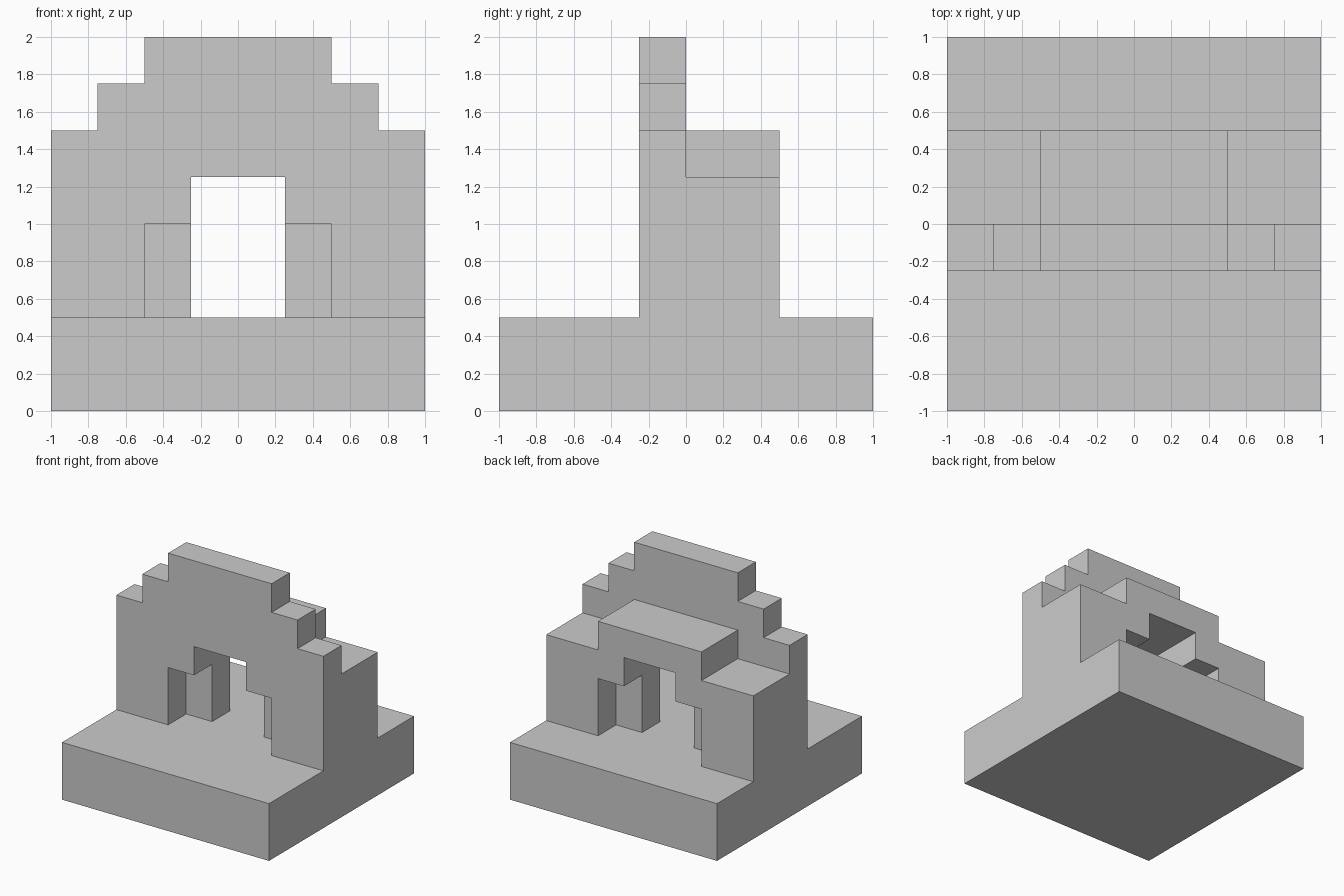
import bpy
import bmesh

if "Cube" in bpy.data.objects:
    bpy.data.objects.remove(bpy.data.objects["Cube"])


def extrude_profile(name, points, y0, y1):
    """Extrude a closed x/z outline along y into a solid object."""
    bm = bmesh.new()
    face = bm.faces.new([bm.verts.new((x, y0, z)) for x, z in points])
    result = bmesh.ops.extrude_face_region(bm, geom=[face], use_keep_orig=True)
    verts = [v for v in result["geom"] if isinstance(v, bmesh.types.BMVert)]
    bmesh.ops.translate(bm, verts=verts, vec=(0, y1 - y0, 0))
    bmesh.ops.recalc_face_normals(bm, faces=bm.faces)
    mesh = bpy.data.meshes.new(name)
    bm.to_mesh(mesh)
    bm.free()
    obj = bpy.data.objects.new(name, mesh)
    bpy.context.collection.objects.link(obj)
    return obj


def mirrored(half):
    """Right half listed bottom to top, continued down the left side."""
    return half + [(-x, z) for x, z in reversed(half)]


def arch(name, outer, inner, y0, y1):
    """Symmetric wall slice with an opening that reaches the floor."""
    return extrude_profile(name, mirrored(outer) + mirrored(inner)[::-1], y0, y1)


FLOOR = 0.5

# Right-half outlines: stepped gable, lower rear wall, and the two openings
gable = [(1, FLOOR), (1, 1.5), (0.75, 1.5), (0.75, 1.75), (0.5, 1.75), (0.5, 2)]
rear = [(1, FLOOR), (1, 1.25), (0.5, 1.25), (0.5, 1.5)]
wide_opening = [(0.5, FLOOR), (0.5, 1), (0.25, 1), (0.25, 1.25)]
narrow_opening = [(0.25, FLOOR), (0.25, 1.25)]

# Square base
extrude_profile("base", mirrored([(1, 0), (1, FLOOR)]), -1, 1)

# Gateway slices from front to back
arch("front_gable", gable, wide_opening, -0.25, 0)
arch("middle_doorway", rear, narrow_opening, 0, 0.25)
arch("rear_wall", rear, wide_opening, 0.25, 0.5)
